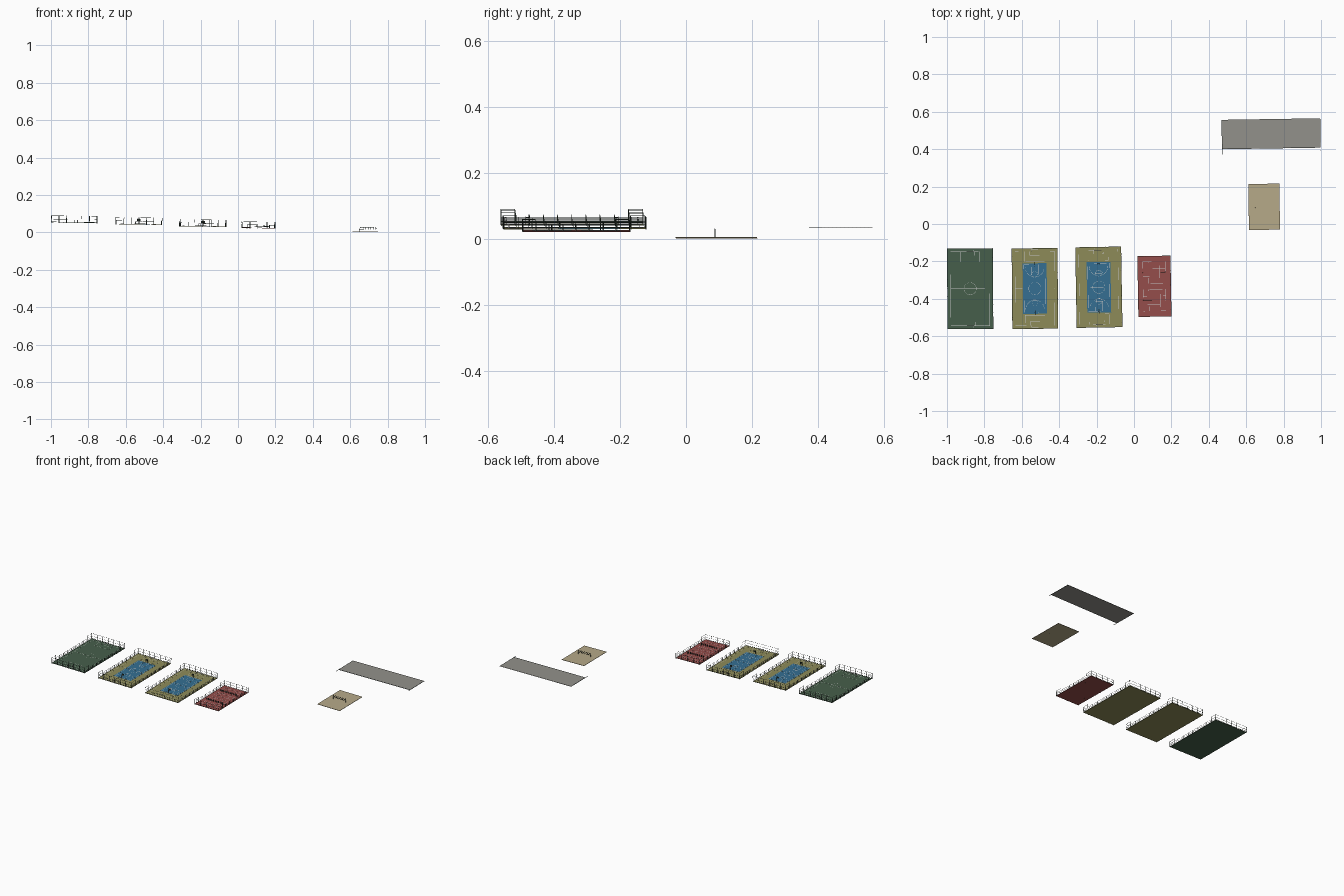
import bpy, bmesh, math
from mathutils import Matrix, Vector

if "Cube" in bpy.data.objects:
    bpy.data.objects.remove(bpy.data.objects["Cube"])


def material(name, c):
    m = bpy.data.materials.new(name)
    m.diffuse_color = (*c, 1)
    m.use_nodes = True
    m.node_tree.nodes["Principled BSDF"].inputs["Base Color"].default_value = m.diffuse_color
    return m


GREEN = material("green_turf", (0.062, 0.115, 0.07))
OLIVE = material("olive_surface", (0.27, 0.26, 0.10))
BLUE = material("blue_surface", (0.035, 0.16, 0.29))
RED = material("red_surface", (0.30, 0.075, 0.07))
SAND = material("sand", (0.47, 0.40, 0.25))
GREY = material("grey_paving", (0.29, 0.285, 0.26))
WHITE = material("white_line", (0.8, 0.8, 0.78))
DARK = material("dark_steel", (0.03, 0.045, 0.035))
T = 0.002     # slab thickness
LW = 0.0012   # line width


class Part:
    """One object collecting boxes and rings in the local frame of a court."""

    def __init__(self, name, mat, frame):
        self.name, self.mat, self.frame, self.bm = name, mat, frame, bmesh.new()

    def box(self, a, b):
        a, b = Vector(a), Vector(b)
        m = Matrix.Translation((a + b) / 2) @ Matrix.Diagonal((*(b - a), 1))
        bmesh.ops.create_cube(self.bm, size=1, matrix=m)

    def bar(self, a, b, w=0.0012):
        # axis-aligned square bar between two points
        h = w / 2
        lo = [min(p, q) - h for p, q in zip(a, b)]
        hi = [max(p, q) + h for p, q in zip(a, b)]
        self.box(lo, hi)

    def line(self, x0, y0, x1, y1, z):
        # painted straight line
        h = LW / 2
        self.box((min(x0, x1) - h, min(y0, y1) - h, z),
                 (max(x0, x1) + h, max(y0, y1) + h, z + 0.0003))

    def rect(self, x0, y0, x1, y1, z):
        for s in ((x0, y0, x1, y0), (x0, y1, x1, y1), (x0, y0, x0, y1), (x1, y0, x1, y1)):
            self.line(*s, z)

    def arc(self, cx, cy, r, z, a0=0.0, a1=2 * math.pi, n=32):
        pts = []
        for i in range(n + 1):
            a = a0 + (a1 - a0) * i / n
            pts.append([self.bm.verts.new((cx + q * math.cos(a), cy + q * math.sin(a), z))
                        for q in (r - LW / 2, r + LW / 2)])
        for p, q in zip(pts, pts[1:]):
            self.bm.faces.new((p[0], p[1], q[1], q[0]))

    def done(self):
        me = bpy.data.meshes.new(self.name)
        self.bm.to_mesh(me)
        self.bm.free()
        me.materials.append(self.mat)
        ob = bpy.data.objects.new(self.name, me)
        ob.matrix_world = self.frame
        bpy.context.collection.objects.link(ob)


def frame(x, y, z, turn, tilt=0.0):
    return (Matrix.Translation((x, y, z)) @ Matrix.Rotation(math.radians(tilt), 4, 'Y')
            @ Matrix.Rotation(math.radians(turn), 4, 'Z'))


def slab(name, mat, f, w, h, z0=0.0, z1=T):
    p = Part(name, mat, f)
    p.box((-w, -h, z0), (w, h, z1))
    p.done()


def fence(name, f, w, h, nx, ny, high, side):
    # tall ends, lower sides, posts with three rails
    p = Part(name, DARK, f)
    for s in (-1, 1):
        for i in range(nx + 1):
            x = -w + 2 * w * i / nx
            p.bar((x, s * h, 0), (x, s * h, high), 0.0016)
        for i in range(1, ny):
            y = -h + 2 * h * i / ny
            top = high if i in (1, ny - 1) else side
            p.bar((s * w, y, 0), (s * w, y, top), 0.0016)
        for k in (0.12, 0.5, 1):
            p.bar((-w, s * h, k * high), (w, s * h, k * high), 0.0009)
            p.bar((s * w, -h, k * side), (s * w, h, k * side), 0.0009)
        for e in (-1, 1):
            p.bar((s * w, e * h, high), (s * w, e * (h - 2 * h / ny), high), 0.0009)
    p.done()


def goals(name, f, y, w=0.018, z=0.015, d=0.009):
    p = Part(name, WHITE, f)
    for s in (-1, 1):
        back = s * (y + d)
        for x in (-w, w):
            p.bar((x, s * y, T), (x, s * y, z))
            p.bar((x, s * y, T), (x, back, T))
            p.bar((x, s * y, z), (x, s * (y + d * 0.4), z))
        p.bar((-w, s * y, z), (w, s * y, z))
        p.bar((-w, back, T), (w, back, T))
    p.done()


def hoops(name, f, y):
    p = Part(name, DARK, f)
    for s in (-1, 1):
        p.bar((0, s * y, T), (0, s * y, 0.024), 0.002)
        p.bar((0, s * y, 0.023), (0, s * (y - 0.012), 0.023), 0.0014)
        p.box((-0.008, s * (y - 0.012) - 0.0005, 0.02), (0.008, s * (y - 0.012) + 0.0005, 0.031))
        p.arc(0, s * (y - 0.017), 0.004, 0.023, n=12)
    p.done()


def net(name, f, w, low, high, cols):
    p = Part(name, DARK, f)
    for x in (-w, w):
        p.bar((x, 0, 0), (x, 0, high), 0.002)
    for i in range(4):
        z = low + (high - low) * i / 3
        p.bar((-w, 0, z), (w, 0, z), 0.0009)
    for i in range(1, cols):
        x = -w + 2 * w * i / cols
        p.bar((x, 0, low), (x, 0, high), 0.0005)
    p.done()


def pitch_lines(name, f, w, h, z, r):
    # outline, halfway line, centre circle and goal areas
    p = Part(name, WHITE, f)
    p.rect(-w, -h, w, h, z)
    p.line(-w, 0, w, 0, z)
    p.arc(0, 0, r, z)
    for s in (-1, 1):
        p.rect(-w * 0.5, s * h, w * 0.5, s * (h - 0.055), z)
        p.rect(-w * 0.25, s * h, w * 0.25, s * (h - 0.02), z)
    p.done()


# green football pitch
f = frame(-0.876, -0.346, 0.051, 0.3, 0.7)
slab("football_turf", GREEN, f, 0.122, 0.215)
pitch_lines("football_lines", f, 0.104, 0.198, T + 0.0004, 0.033)
fence("football_fence", f, 0.122, 0.215, 6, 10, 0.037, 0.02)
goals("football_goals", f, 0.198)

# two combined courts with a blue basketball area in the middle
for n, (x, y, z, turn) in enumerate(((-0.53, -0.345, 0.042, 0.5), (-0.188, -0.338, 0.031, 1.0)), 1):
    f = frame(x, y, z, turn, 0.9)
    pre = "multi_court_%d_" % n
    slab(pre + "surround", OLIVE, f, 0.122, 0.215)
    slab(pre + "blue_area", BLUE, f, 0.064, 0.135, T, T + 0.0006)
    pitch_lines(pre + "outer_lines", f, 0.105, 0.198, T + 0.0008, 0.033)
    p = Part(pre + "basketball_lines", WHITE, f)
    zl = T + 0.0009
    p.rect(-0.058, -0.128, 0.058, 0.128, zl)
    for s in (-1, 1):
        p.rect(-0.019, s * 0.128, 0.019, s * 0.075, zl)
        p.arc(0, s * 0.075, 0.016, zl, 0, 2 * math.pi, 20)
        a = math.pi if s > 0 else 0
        p.arc(0, s * 0.112, 0.05, zl, a, a + math.pi, 24)
    p.done()
    fence(pre + "fence", f, 0.122, 0.215, 6, 10, 0.037, 0.02)
    goals(pre + "goals", f, 0.198)
    hoops(pre + "hoops", f, 0.14)

# red court with badminton lines and nets
f = frame(0.109, -0.333, 0.0225, 1.0, 0.7)
slab("red_court_surface", RED, f, 0.088, 0.162)
p = Part("red_court_lines", WHITE, f)
zl = T + 0.0004
for cy in (-0.074, 0.074):
    p.rect(-0.06, cy - 0.058, 0.06, cy + 0.058, zl)
    for x in (-0.03, 0.03):
        p.line(x, cy - 0.058, x, cy + 0.058, zl)
    for dy in (-0.022, 0.022):
        p.line(-0.06, cy + dy, 0.06, cy + dy, zl)
p.done()
for s in (-1, 1):
    net("red_court_net", f @ Matrix.Translation((0, s * 0.074, 0)), 0.06, 0.008, 0.018, 12)
fence("red_court_fence", f, 0.088, 0.162, 4, 8, 0.034, 0.02)

# sand volleyball court
f = frame(0.696, 0.092, 0.0022, 0.6, 0.7)
slab("sand_court_surface", SAND, f, 0.083, 0.123)
net("sand_court_net", f @ Matrix.Translation((0, -0.004, 0)), 0.047, 0.014, 0.027, 14)

# paved strip with dark edging at its front and ends
f = frame(0.733, 0.483, 0.034, 0.9)
slab("paved_strip", GREY, f, 0.264, 0.078, -0.0008, 0.0008)
p = Part("paved_strip_edging", DARK, f)
for x, y0 in ((-0.263, -0.105), (0.263, -0.095)):
    p.bar((x, y0, 0), (x, 0.077, 0), 0.002)
p.bar((-0.263, -0.078, 0), (0.263, -0.078, 0), 0.002)
p.done()
